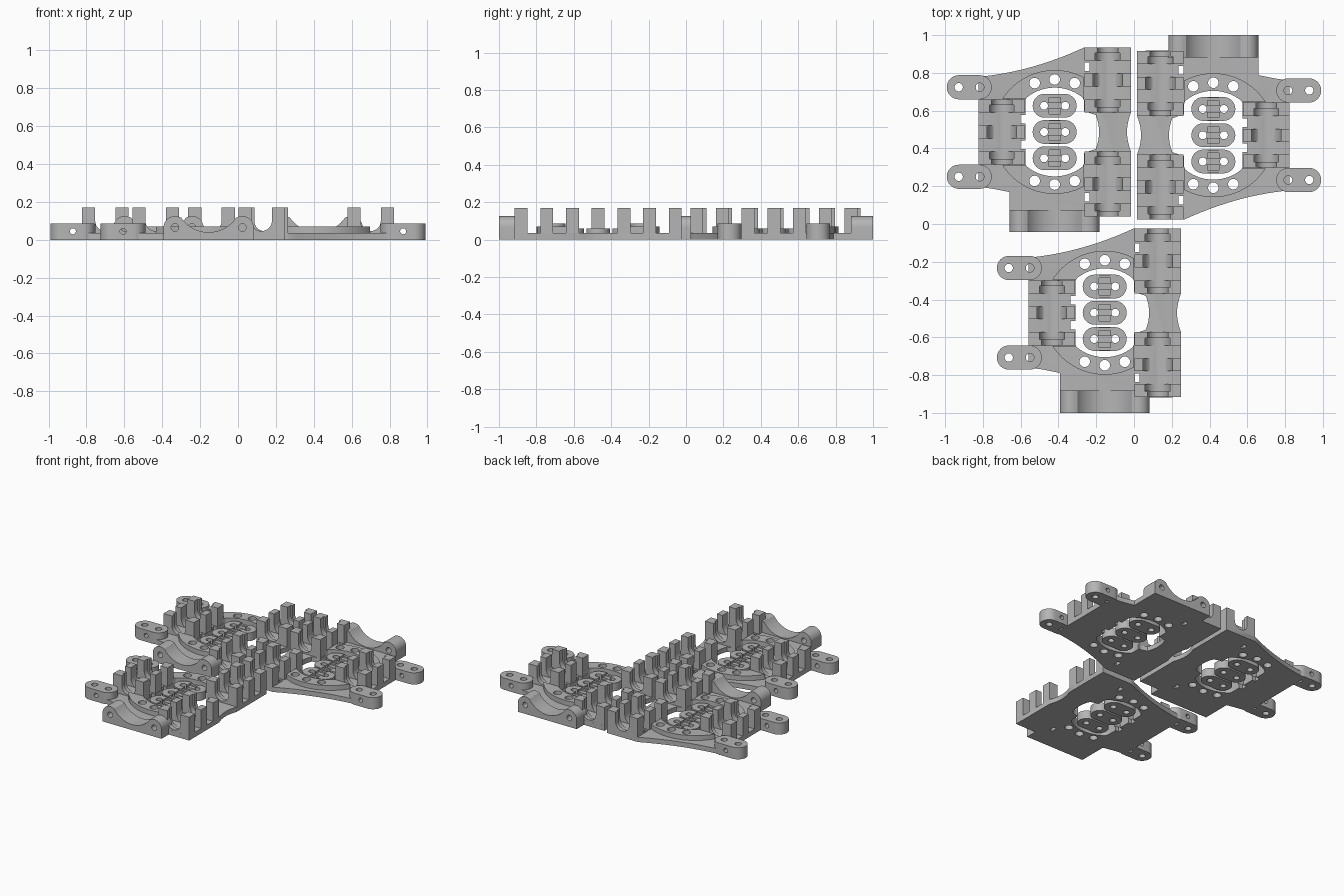
import bpy, bmesh, math
from mathutils import Vector

if "Cube" in bpy.data.objects:
    bpy.data.objects.remove(bpy.data.objects["Cube"])

grey = bpy.data.materials.new("plain_grey")
grey.use_nodes = True
grey.diffuse_color = (0.46, 0.46, 0.46, 1)
grey.node_tree.nodes["Principled BSDF"].inputs["Base Color"].default_value = grey.diffuse_color

PLATE, DISC, POST, EAR = 0.035, 0.07, 0.17, 0.085
parts = []


def prism(name, pts, a, b, axis="z", keep=True):
    """Extrude a flat outline from a to b along z (xy outline) or y (xz outline)."""
    bm = bmesh.new()
    at = lambda p, t: (p[0], p[1], t) if axis == "z" else (p[0], t, p[1])
    face = bm.faces.new([bm.verts.new(at(p, a)) for p in pts])
    made = bmesh.ops.extrude_face_region(bm, geom=[face])["geom"]
    shift = Vector((0, 0, b - a) if axis == "z" else (0, b - a, 0))
    bmesh.ops.translate(bm, vec=shift, verts=[v for v in made if isinstance(v, bmesh.types.BMVert)])
    bmesh.ops.recalc_face_normals(bm, faces=bm.faces)
    mesh = bpy.data.meshes.new(name)
    bm.to_mesh(mesh)
    bm.free()
    mesh.materials.append(grey)
    ob = bpy.data.objects.new(name, mesh)
    bpy.context.collection.objects.link(ob)
    if keep:
        parts.append(ob)
    return ob


def arc(cx, cy, r, start, end, n=16):
    angles = [math.radians(start + (end - start) * i / n) for i in range(n + 1)]
    return [(cx + r * math.cos(t), cy + r * math.sin(t)) for t in angles]


def circle(cx, cy, r, n=32):
    return arc(cx, cy, r, 0, 360, n)[:-1]


def rect(cx, cy, w, h):
    return [(cx + sx * w / 2, cy + sy * h / 2) for sx, sy in ((-1, -1), (1, -1), (1, 1), (-1, 1))]


def stadium(cx, cy, length, r):
    d = length / 2 - r
    return arc(cx + d, cy, r, -90, 90) + arc(cx - d, cy, r, 90, 270)


def cutter(pts, a=-0.1, b=0.4, axis="z"):
    ob = prism("cutter", pts, a, b, axis, keep=False)
    ob.hide_render = True
    return ob


def carve(ob, cutters):
    for c in cutters:
        mod = ob.modifiers.new("cut", "BOOLEAN")
        mod.operation, mod.solver, mod.object = "DIFFERENCE", "EXACT", c
    deps = bpy.context.evaluated_depsgraph_get()
    mesh = bpy.data.meshes.new_from_object(ob.evaluated_get(deps))
    ob.modifiers.clear()
    ob.data = mesh
    for c in cutters:
        bpy.data.objects.remove(c)


# Layout of one carriage: three bearing holders
HOLDERS = [("upper_bearing_holder", 0.28, 0.275),
           ("lower_bearing_holder", 0.28, -0.275),
           ("side_bearing_holder", -0.28, 0.0)]
HALF_W, HALF_L, AXIS_Z = 0.123, 0.172, 0.1

# Round opening, flattened where the holders stand
opening = []
for x, y in circle(0, 0, 0.235, 64):
    x = max(x, -0.155)
    opening.append((min(x, 0.155) if abs(y) > 0.1 else x, y))

bolt_spots = [(x, s * y) for s in (1, -1) for x, y in ((-0.106, 0.259), (0, 0.278), (0.106, 0.259))]


def bolt_cutters():
    return [cutter(circle(x, y, 0.028, 24)) for x, y in bolt_spots]


# Base plate with a waist and a sweeping shoulder
outline = [(-0.238, -0.45), (0.403, -0.447), (0.403, -0.1)]
outline += [(0.383 + 0.02 * (i / 5) ** 2, 0.02 * i) for i in range(-4, 5)]
outline += [(0.403, 0.1), (0.403, 0.447), (0.155, 0.447)]
outline += [(0.155 - 0.53 * t, 0.447 - 0.245 * t + 0.093 * t * t) for t in [i / 12 for i in range(1, 13)]]
outline += [(-0.403, 0.295), (-0.403, -0.29), (-0.33, -0.3), (-0.238, -0.318)]
plate = prism("base_plate", outline, 0, PLATE)
cuts = [cutter(opening)] + bolt_cutters()
cuts += [cutter(rect(0.172, s * 0.345, 0.026, 0.045)) for s in (1, -1)]
cuts += [cutter(rect(-0.168, s * 0.067, 0.028, 0.045)) for s in (1, -1)]
cuts += [cutter(circle(x, AXIS_Z, 0.07), y - 0.14, y + 0.14, "y") for _, x, y in HOLDERS]
carve(plate, cuts)

# Raised ring around the opening
ring = prism("raised_ring", circle(0, 0, 0.328, 72), 0, DISC)
carve(ring, [cutter(opening), cutter(rect(0.355, 0, 0.4, 1)),
             cutter(rect(-0.355, 0, 0.4, 0.35))] + bolt_cutters())


# Bearing holders: three pairs of posts with a U groove, narrower at the ends
def groove_block(name, x, y0, y1, r):
    pts = [(x - HALF_W, 0), (x + HALF_W, 0), (x + HALF_W, POST), (x + r, POST)]
    pts += arc(x, AXIS_Z, r, 0, -180)
    pts += [(x - r, POST), (x - HALF_W, POST)]
    prism(name, pts, y0, y1, "y")


for name, x, y in HOLDERS:
    groove_block(name + "_middle_posts", x, y - 0.034, y + 0.034, 0.078)
    for s, end in ((1, "back"), (-1, "front")):
        groove_block(f"{name}_{end}_posts", x, y + s * 0.103, y + s * 0.142, 0.066)
        groove_block(f"{name}_{end}_wall", x, y + s * 0.142, y + s * HALF_L, 0.054)

# Mounting ears
for s, side in ((1, "back"), (-1, "front")):
    y = s * 0.237
    ear = prism(side + "_ear", stadium(-0.452, y, 0.238, 0.064), 0, EAR)
    carve(ear, [cutter(circle(x, y, 0.022, 24)) for x in (-0.508, -0.396)]
          + [cutter(circle(-0.452, 0.045, 0.016, 20), y - 0.1, y + 0.1, "y")])

# Cradle block with rounded ends and a hollowed top
sweep = math.degrees(math.asin(0.145 / 0.175))
cradle = [(-0.238, 0), (-0.238, 0.065)] + arc(-0.178, 0.065, 0.06, 180, 70)[1:]
cradle += arc(0, 0.215, 0.175, 270 - sweep, 270 + sweep, 28)
cradle += arc(0.178, 0.065, 0.06, 110, 0) + [(0.238, 0)]
block = prism("cradle_block", cradle, -0.53, -0.412, "y")
carve(block, [cutter(circle(s * 0.178, 0.065, 0.02, 24), -0.7, -0.2, "y") for s in (1, -1)])

# Three loose belt clamps inside the opening
for i, label in enumerate(("front", "middle", "back")):
    y = (i - 1) * 0.139
    clamp = prism(label + "_belt_clamp", stadium(0, y, 0.233, 0.063), 0, 0.06)
    carve(clamp, [cutter(circle(s * 0.056, y, 0.021, 24)) for s in (1, -1)]
          + [cutter(rect(0, y, 0.062, 0.2), 0.045, 0.2), cutter(rect(0, y, 0.075, 0.03), 0.03, 0.2)])
    for s, end in ((1, "back"), (-1, "front")):
        prism(f"{label}_clamp_{end}_rib", rect(0, y + s * 0.053, 0.074, 0.018), 0.02, 0.055)

# Smooth the curved walls, keep the edges sharp
bpy.ops.object.select_all(action="DESELECT")
for ob in parts:
    ob.select_set(True)
bpy.context.view_layer.objects.active = parts[0]
bpy.ops.object.shade_smooth_by_angle(angle=math.radians(30))

# Lay out three carriages, one of them turned around
for ob in parts:
    base = ob.name
    for label, x, y, turn in (("right", -0.42, 0.487, 0), ("left", 0.42, 0.47, math.pi),
                              ("front", -0.155, -0.47, 0)):
        copy = ob if label == "right" else ob.copy()
        if copy is not ob:
            bpy.context.collection.objects.link(copy)
        copy.name = f"{label}_carriage_{base}"
        copy.location = (x, y, 0)
        copy.rotation_euler = (0, 0, turn)
